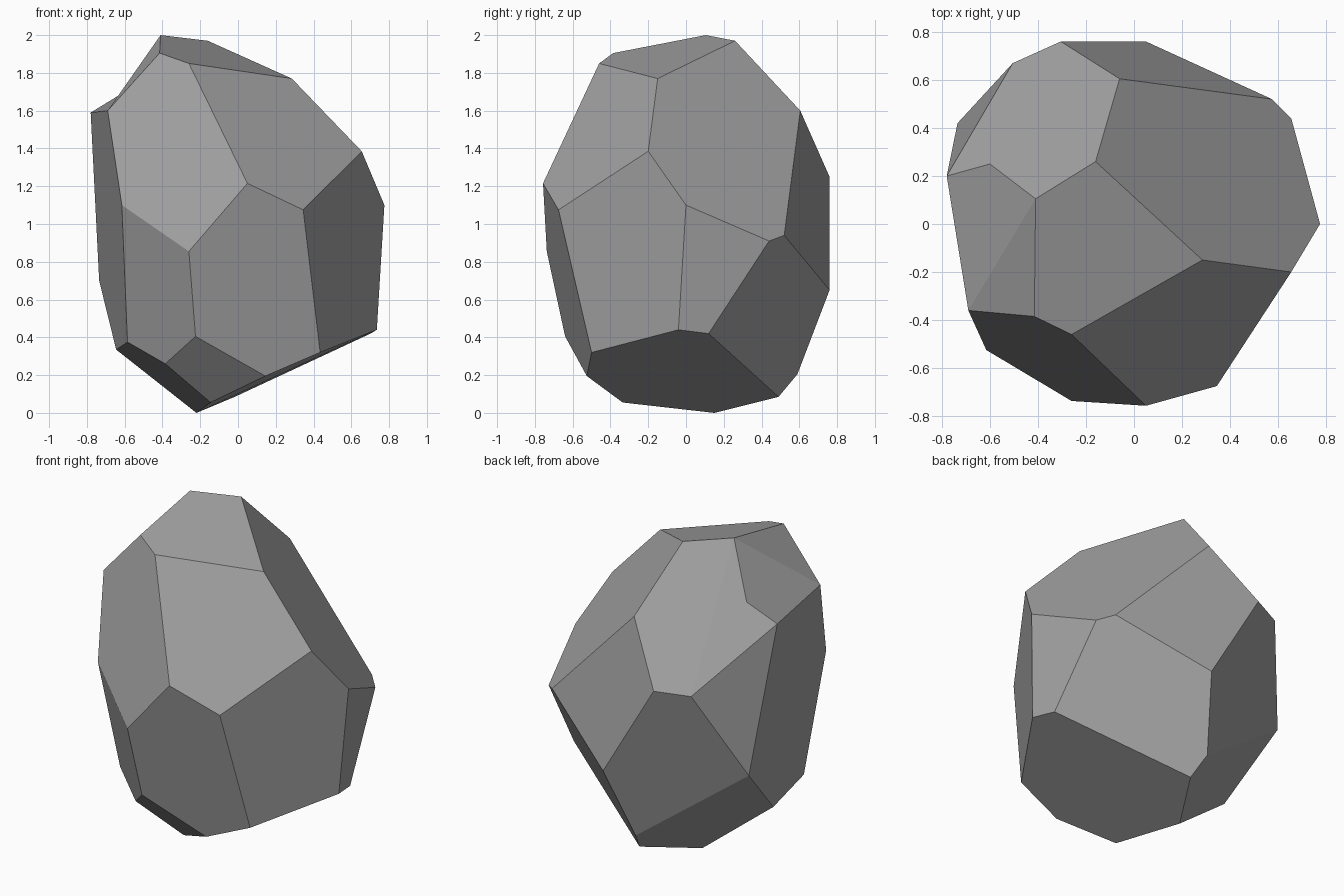
import bpy
import bmesh
from math import radians
from mathutils import Vector

default_cube = bpy.data.objects.get("Cube")
if default_cube:
    bpy.data.objects.remove(default_cube, do_unlink=True)

# Corners of the boulder, grouped by height
PEAK = (-.41, .105, 2)
LEFT_SHOULDER = (-.78, .2, 1.59)
DENT = (-.6, .25, 1.7)

crown = [(-.16, .26, 1.97), (.285, -.15, 1.77),
         (-.415, -.385, 1.905), (-.26, -.46, 1.85)]
shoulder = [(-.69, -.36, 1.6), (-.06, .605, 1.6), (.655, -.2, 1.385),
            (-.305, .76, 1.25), (-.505, .67, 1.235), (.05, -.757, 1.215)]
waist = [(.775, 0, 1.1), (-.615, -.525, 1.1), (.345, -.675, 1.075),
         (.575, .52, .94), (.655, .44, .91), (-.26, -.737, .855),
         (-.735, .42, .7), (.05, .76, .65)]
skirt = [(.735, -.04, .44), (.702, .12, .42), (-.225, -.64, .405),
         (-.585, -.345, .375), (-.645, .046, .335), (.435, -.5, .32)]
base = [(-.385, -.475, .26), (-.06, .59, .205), (.145, -.525, .195),
        (-.017, .49, .085), (-.145, -.335, .055), (-.22, .15, 0)]


def make_material(name, value):
    material = bpy.data.materials.new(name)
    material.use_nodes = True
    colour = (value, value, value, 1)
    material.diffuse_color = colour
    shader = next(node for node in material.node_tree.nodes
                  if node.type == "BSDF_PRINCIPLED")
    shader.inputs["Base Color"].default_value = colour
    shader.inputs["Roughness"].default_value = 1
    return material


def nearest_vertex(bm, point):
    target = Vector(point)
    return min(bm.verts, key=lambda vert: (vert.co - target).length)


def wrap_corners(bm, corners):
    """Stretch a faceted skin over the corners."""
    for corner in corners:
        bm.verts.new(corner)
    hull = bmesh.ops.convex_hull(bm, input=bm.verts[:])
    loose = [item for item in hull["geom_interior"]
             if isinstance(item, bmesh.types.BMVert)]
    bmesh.ops.delete(bm, geom=loose, context="VERTS")


def chip_edge(bm, start, end, point):
    """Push the middle of one ridge inwards to leave a shallow chip."""
    first, last = nearest_vertex(bm, start), nearest_vertex(bm, end)
    ridge = bm.edges.get((first, last))
    if ridge is None:
        return
    sides = [(face, next(v for v in face.verts if v not in ridge.verts))
             for face in ridge.link_faces]
    middle = bmesh.utils.edge_split(ridge, first, .5)[1]
    middle.co = point
    for face, opposite in sides:
        bmesh.utils.face_split(face, middle, opposite)


# Boulder: faceted skin, one chipped ridge, flat facets merged
bm = bmesh.new()
wrap_corners(bm, [PEAK, LEFT_SHOULDER] + crown + shoulder + waist + skirt + base)
chip_edge(bm, PEAK, LEFT_SHOULDER, DENT)
bmesh.ops.dissolve_limit(bm, angle_limit=radians(3),
                         verts=bm.verts[:], edges=bm.edges[:])
bmesh.ops.recalc_face_normals(bm, faces=bm.faces[:])

mesh = bpy.data.meshes.new("boulder")
bm.to_mesh(mesh)
bm.free()
mesh.materials.append(make_material("stone grey", .36))
boulder = bpy.data.objects.new("boulder", mesh)
bpy.context.collection.objects.link(boulder)
